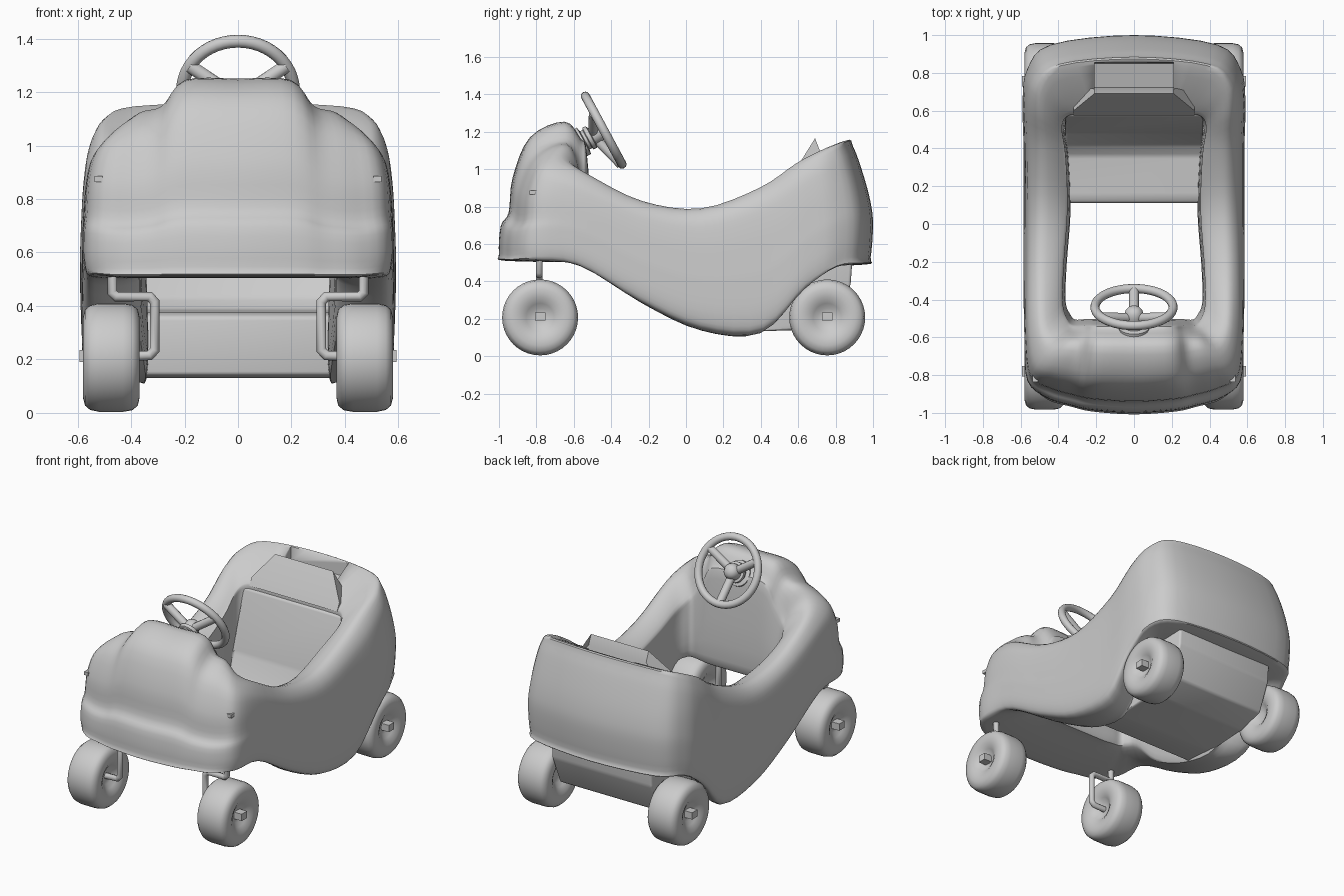
import bpy, bmesh, math
from mathutils import Vector, Matrix

if "Cube" in bpy.data.objects:
    bpy.data.objects.remove(bpy.data.objects["Cube"])


def finish(name, bm, angle=40):
    bmesh.ops.recalc_face_normals(bm, faces=bm.faces)
    me = bpy.data.meshes.new(name)
    bm.to_mesh(me)
    bm.free()
    ob = bpy.data.objects.new(name, me)
    bpy.context.collection.objects.link(ob)
    bpy.ops.object.select_all(action='DESELECT')
    ob.select_set(True)
    bpy.context.view_layer.objects.active = ob
    bpy.ops.object.shade_smooth_by_angle(angle=math.radians(angle))
    return ob


def smooth_loop(pts, n):
    """Closed Catmull-Rom curve through pts."""
    out, m = [], len(pts)
    for i in range(m):
        a, b, c, d = (pts[(i + j) % m] for j in (-1, 0, 1, 2))
        for k in range(n):
            t = k / n
            out.append(b + 0.5 * t * (c - a + t * (2 * a - 5 * b + 4 * c - d + t * (3 * (b - c) + d - a))))
    return out


def grid(bm, rows, wrap_rows):
    vs = [[bm.verts.new(p) for p in r] for r in rows]
    n, m = len(vs), len(vs[0])
    for i in range(n if wrap_rows else n - 1):
        for j in range(m):
            bm.faces.new((vs[i][j], vs[i][(j + 1) % m],
                          vs[(i + 1) % n][(j + 1) % m], vs[(i + 1) % n][j]))
    return vs


def prism(name, half, profile, bevel=0.0, flare=0.0, flare_z=0.0):
    """Extrude a (y, z) profile across x; points below flare_z are widened."""
    bm = bmesh.new()
    vs = grid(bm, [[(s * (half + (flare if z < flare_z else 0)), y, z) for y, z in profile]
                   for s in (-1, 1)], False)
    bm.faces.new(vs[0])
    bm.faces.new(vs[1])
    if bevel:
        bmesh.ops.bevel(bm, geom=bm.edges[:], offset=bevel, segments=3,
                        profile=0.5, affect='EDGES')
    return finish(name, bm)


def box(name, loc, size):
    bm = bmesh.new()
    bmesh.ops.create_cube(bm, size=1, matrix=Matrix.Translation(loc) @ Matrix.Diagonal((*size, 1)))
    return finish(name, bm)


def lathe(name, profile, mat, seg=40):
    """Spin an (r, h) profile about local z, then place it."""
    bm = bmesh.new()
    vs = grid(bm, [[mat @ Vector((r * math.cos(a), r * math.sin(a), h))
                    for a in (2 * math.pi * i / seg for i in range(seg))] for r, h in profile], False)
    bm.faces.new(vs[0])
    bm.faces.new(vs[-1])
    return finish(name, bm)


def tube(name, pts, radius):
    cu = bpy.data.curves.new(name, 'CURVE')
    cu.dimensions = '3D'
    cu.bevel_depth, cu.bevel_resolution, cu.use_fill_caps = radius, 3, True
    sp = cu.splines.new('POLY')
    sp.points.add(len(pts) - 1)
    for p, co in zip(sp.points, pts):
        p.co = (*co, 1)
    sp.use_smooth = True
    ob = bpy.data.objects.new(name, cu)
    bpy.context.collection.objects.link(ob)
    return ob


# Body shell: stations around half the car
# outer x, y, inner x, y, bottom z, top z, inner rim z, section kind (-1 hood, 0 side, 1 rear)
stations = [
    (0, -1.0, 0, -.53, .51, 1.25, 1.16, -1),
    (.22, -.985, .19, -.53, .51, 1.245, 1.15, -1),
    (.33, -.96, .26, -.53, .51, 1.15, 1.04, -1),
    (.46, -.92, .32, -.53, .51, 1.12, .95, -1),
    (.565, -.83, .35, -.50, .51, 1.05, .91, -.5),
    (.58, -.60, .375, -.42, .48, .97, .86, 0),
    (.585, -.25, .37, -.22, .29, .83, .78, 0),
    (.585, .08, .35, .08, .145, .79, .74, 0),
    (.585, .42, .36, .36, .13, .90, .84, 0),
    (.59, .65, .38, .51, .35, 1.03, .94, .1),
    (.565, .82, .35, .57, .47, 1.10, .99, .6),
    (.44, .95, .26, .58, .49, 1.14, 1.0, 1),
    (0, 1.0, 0, .58, .49, 1.15, 1.0, 1),
]
# (inset fraction, height fraction) from the bottom outer edge to the rim
hood = [(.07, 0), (0, .05), (.02, .25), (.11, .35), (.155, .60), (.35, .89), (.74, 1)]
side = [(.22, 0), (.03, .10), (0, .35), (.01, .50), (.05, .75), (.15, .92), (.45, 1)]
rear = [(.09, 0), (.03, .06), (0, .32), (.03, .50), (.12, .72), (.25, .95), (.36, 1)]


def section(s):
    xo, yo, xi, yi, zb, zt, zi, k = s
    o, i = Vector((xo, yo, 0)), Vector((xi, yi, 0))
    other = hood if k < 0 else rear
    pts = []
    for a, b in zip(side, other):
        f, h = Vector(a).lerp(Vector(b), abs(k))
        pts.append(o.lerp(i, f) + Vector((0, 0, zb + h * (zt - zb))))
    for f, z in ((.93, zi), (1, zi - .08), (1.06, zb + .06), (.88, zb)):
        pts.append(o.lerp(i, f) + Vector((0, 0, z)))
    return pts


half = [section(s) for s in stations]
full = half + [[Vector((-p.x, p.y, p.z)) for p in r] for r in half[-2:0:-1]]
cols = [smooth_loop(c, 4) for c in zip(*full)]
rows = [smooth_loop(list(r), 4) for r in zip(*cols)]
bm = bmesh.new()
grid(bm, rows, True)
body = finish("body_shell", bm)

# Recess in the rear deck
cutter = prism("recess_cutter", .21, [(.71, 1.02), (.85, 1.06), (.87, 1.4), (.71, 1.4)])
cutter.hide_render = True
cutter.hide_set(True)
cut = body.modifiers.new("recess", 'BOOLEAN')
cut.object, cut.operation, cut.solver = cutter, 'DIFFERENCE', 'EXACT'

# Seat with underside, and flared headrest lip
prism("seat", .365, [(.11, .14), (.11, .36), (.15, .375), (.36, .385), (.42, .43), (.48, .56),
                     (.57, .95), (.68, .95), (.89, .52), (.88, .38), (.80, .19), (.62, .14),
                     (.3, .13)], .015)
prism("headrest", .21, [(.575, .97), (.60, 1.02), (.69, 1.165), (.715, 1.10), (.73, .97)],
      flare=.11, flare_z=1.05)

# Wheels, axle ends, front forks and side pegs
tyre = [(.02, .535), (.05, .54), (.075, .558), (.11, .577), (.15, .58), (.18, .572), (.196, .553),
        (.203, .52), (.203, .43), (.197, .395), (.18, .375), (.15, .368), (.11, .37),
        (.075, .39), (.05, .41), (.02, .415)]
for sx, label in ((1, "right"), (-1, "left")):
    for y, end in ((-.78, "front"), (.755, "rear")):
        turn = Matrix.Translation((0, y, .207)) @ Matrix.Rotation(sx * math.pi / 2, 4, 'Y')
        lathe(f"{end}_wheel_{label}", tyre, turn)
        box(f"{end}_axle_end_{label}", (sx * .55, y, .212), (.085, .055, .045))
    path = [(.47, .56), (.47, .45), (.455, .435), (.33, .435), (.312, .415),
            (.312, .235), (.33, .215), (.45, .21)]
    tube(f"front_fork_{label}", [(sx * x, -.785, z) for x, z in path], .019)
    box(f"side_peg_{label}", (sx * .522, -.81, .875), (.03, .055, .022))

# Steering wheel: rim, dished spokes, hub and ribbed column
tilt = Matrix.Translation((0, -.440, 1.208)) @ Matrix.Rotation(math.radians(-61.7), 4, 'X')
bm = bmesh.new()
grid(bm, [[tilt @ Vector(((.207 + .024 * math.cos(b)) * math.cos(a),
                          (.207 + .024 * math.cos(b)) * math.sin(a), .024 * math.sin(b)))
           for b in (2 * math.pi * j / 12 for j in range(12))]
          for a in (2 * math.pi * i / 48 for i in range(48))], True)
finish("steering_rim", bm)
for i, deg in enumerate((90, 210, 330)):
    a = math.radians(deg)
    tube(f"steering_spoke_{i + 1}", [tilt @ Vector((r * math.cos(a), r * math.sin(a), h))
                                     for r, h in ((.02, -.06), (.207, -.005))], .026)
lathe("steering_hub", [(.01, 0), (.03, -.006), (.046, -.025), (.05, -.05), (.05, -.07), (.065, -.075),
                       (.065, -.095), (.055, -.1), (.055, -.115), (.08, -.12), (.08, -.2)], tilt, 24)
